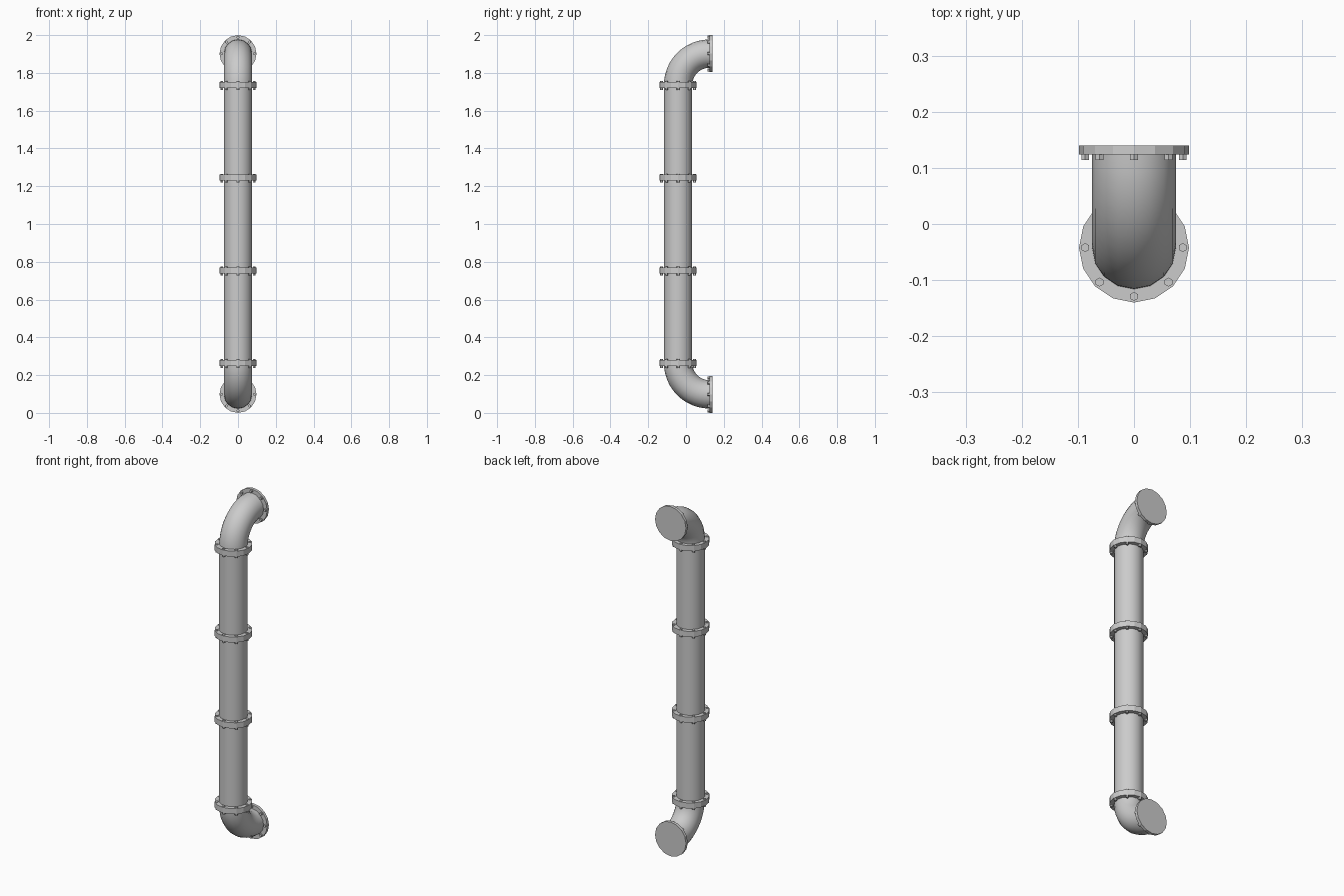
import bpy, bmesh
from math import pi, cos, sin, radians
from mathutils import Matrix, Vector

if "Cube" in bpy.data.objects:
    bpy.data.objects.remove(bpy.data.objects["Cube"])

R_PIPE, R_FLANGE, R_BOLTS = 0.075, 0.098, 0.087
AXIS_Y, BEND = -0.042, 0.166
T = 0.016                       # thickness of one flange plate
LOW, HIGH = 0.098, 1.902        # heights of the wall outlets
JOINTS = [0.264 + i * (1.736 - 0.264) / 3 for i in range(4)]


def finish(bm, name, smooth=True):
    bmesh.ops.recalc_face_normals(bm, faces=bm.faces)
    mesh = bpy.data.meshes.new(name)
    bm.to_mesh(mesh)
    bm.free()
    ob = bpy.data.objects.new(name, mesh)
    bpy.context.collection.objects.link(ob)
    if smooth:
        bpy.ops.object.select_all(action='DESELECT')
        bpy.context.view_layer.objects.active = ob
        ob.select_set(True)
        bpy.ops.object.shade_smooth_by_angle(angle=radians(35))
    return ob


def cylinder(bm, radius, start, end, sides, frame):
    """Cylinder along the local z axis of frame, between start and end."""
    mid = Matrix.Translation((0, 0, (start + end) / 2))
    bmesh.ops.create_cone(bm, cap_ends=True, segments=sides, radius1=radius,
                          radius2=radius, depth=abs(end - start), matrix=frame @ mid)


def bolts(bm, start, end, radius, frame):
    for i in range(8):
        a = i * pi / 4
        offset = Matrix.Translation((R_BOLTS * cos(a), R_BOLTS * sin(a), 0))
        cylinder(bm, radius, start, end, 6, frame @ offset)


# straight pipe sections
for i in range(3):
    bm = bmesh.new()
    cylinder(bm, R_PIPE, JOINTS[i], JOINTS[i + 1], 16, Matrix.Translation((0, AXIS_Y, 0)))
    finish(bm, f"straight_pipe_{i + 1}")

# bolted joints: a pair of flange plates with bolt heads and nuts
for i, z in enumerate(JOINTS):
    frame = Matrix.Translation((0, AXIS_Y, z))
    bm = bmesh.new()
    cylinder(bm, R_FLANGE, -T, 0, 16, frame)
    cylinder(bm, R_FLANGE, 0, T, 16, frame)
    finish(bm, f"joint_flange_{i + 1}", False)
    bm = bmesh.new()
    bolts(bm, -T - 0.01, T + 0.004, 0.008, frame)
    finish(bm, f"joint_bolts_{i + 1}", False)

# elbows and wall flanges at both ends
for label, z_out, z_joint, s in (("lower", LOW, JOINTS[0], -1), ("upper", HIGH, JOINTS[3], 1)):
    bm = bmesh.new()
    ring = bmesh.ops.create_circle(bm, segments=16, radius=R_PIPE,
                                   matrix=Matrix.Translation((0, AXIS_Y, z_joint)))
    edges = list({e for v in ring["verts"] for e in v.link_edges})
    bmesh.ops.spin(bm, geom=ring["verts"] + edges, cent=(0, AXIS_Y + BEND, z_joint),
                   axis=(-s, 0, 0), angle=pi / 2, steps=12)
    finish(bm, f"{label}_elbow")

    frame = Matrix.Translation((0, 0.124, z_out)) @ Matrix.Rotation(-pi / 2, 4, 'X')
    bm = bmesh.new()
    cylinder(bm, R_FLANGE, 0, T, 16, frame)
    finish(bm, f"{label}_wall_flange", False)
    bm = bmesh.new()
    bolts(bm, -0.01, 0.002, 0.008, frame)
    finish(bm, f"{label}_wall_bolts", False)
